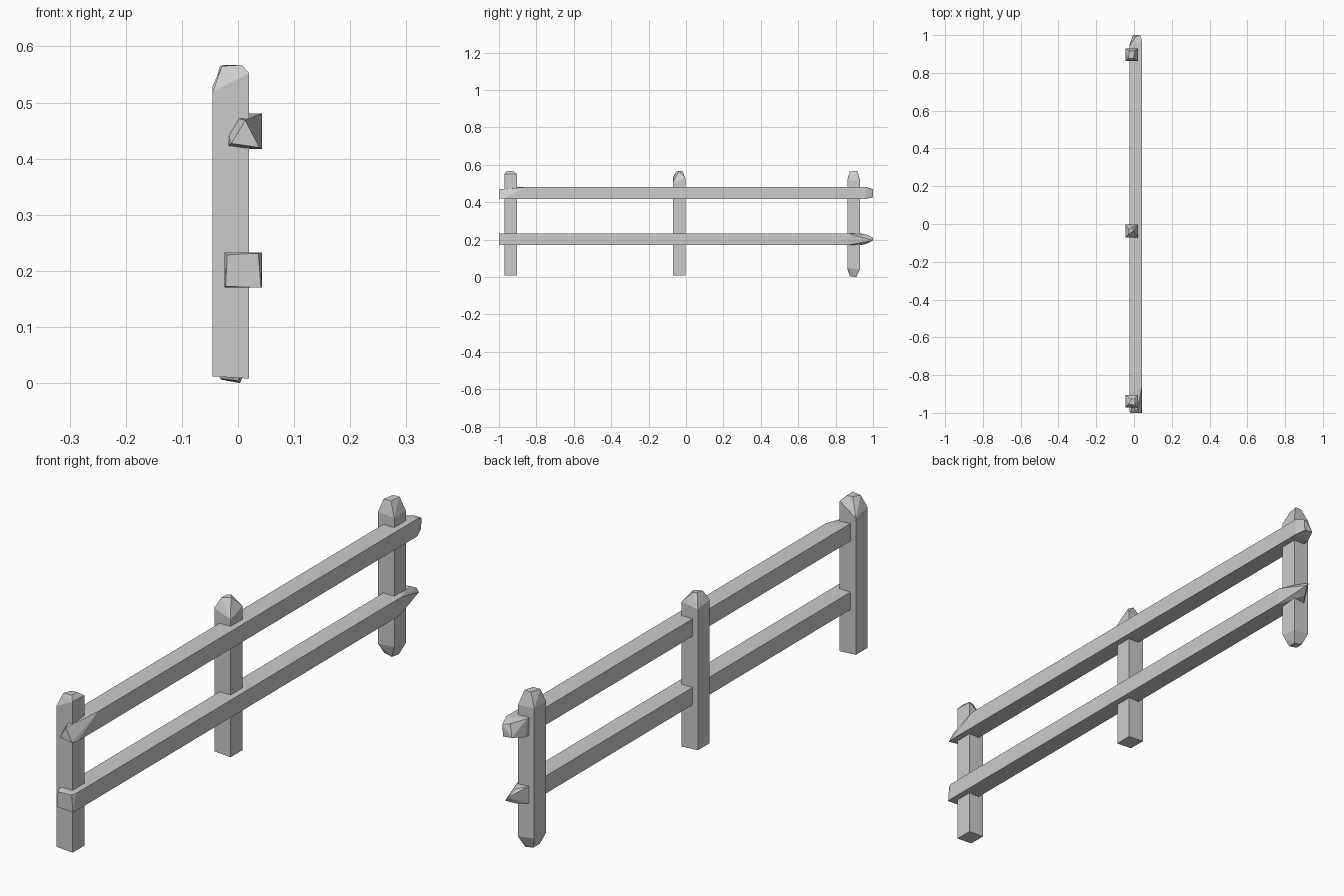
import bpy, bmesh, math
from mathutils import Vector

if "Cube" in bpy.data.objects:
    bpy.data.objects.remove(bpy.data.objects["Cube"])


def hewn(name, points):
    """Solid roughly hewn timber: convex shape around its corner points, flat shaded."""
    bm = bmesh.new()
    for p in points:
        bm.verts.new(Vector(p))
    res = bmesh.ops.convex_hull(bm, input=bm.verts)
    loose = [v for v in bm.verts if not v.link_faces]
    bmesh.ops.delete(bm, geom=loose, context='VERTS')
    bmesh.ops.dissolve_limit(bm, angle_limit=math.radians(1.5),
                             verts=bm.verts, edges=bm.edges)
    bmesh.ops.recalc_face_normals(bm, faces=bm.faces)
    mesh = bpy.data.meshes.new(name)
    bm.to_mesh(mesh)
    bm.free()
    obj = bpy.data.objects.new(name, mesh)
    bpy.context.collection.objects.link(obj)
    return obj


CORNERS = [(-1, -1), (1, -1), (1, 1), (-1, 1)]


def post(name, y, foot, shoulder, tip, base=()):
    """foot / shoulder: corner heights; tip / base: (u, v, z) chipped end points."""
    def at(u, v, z):
        return (-0.0125 + 0.0325 * u, y + 0.0335 * v, z)
    pts = [at(u, v, z) for (u, v), z in zip(CORNERS, foot)]
    pts += [at(u, v, z) for (u, v), z in zip(CORNERS, shoulder)]
    pts += [at(*p) for p in list(tip) + list(base)]
    return hewn(name, pts)


def rail(name, z, near, far, near_end, far_end):
    """near / far: y of the four full corners; ends: (x, y, dz) chipped points."""
    def ring(ys):
        return [(0.0095 + 0.0335 * u, y, z + 0.0315 * v)
                for (u, v), y in zip(CORNERS, ys)]
    ends = [(x, y, z + dz) for x, y, dz in list(near_end) + list(far_end)]
    return hewn(name, ring(near) + ring(far) + ends)


# Three posts with chipped tops
post("post_front", -0.938, (0.012, 0.008, 0.008, 0.012),
     (0.52, 0.552, 0.55, 0.505),
     [(-0.5, -0.5, 0.565), (0.6, -0.6, 0.567), (0.5, 0.4, 0.566), (-0.1, 0.3, 0.566)])
post("post_middle", -0.037, (0.012, 0.008, 0.008, 0.012),
     (0.53, 0.505, 0.53, 0.52),
     [(-0.5, -0.5, 0.565), (0.3, 0.0, 0.566), (0.0, 0.55, 0.566), (-0.4, 0.3, 0.567)])
post("post_back", 0.896, (0.045, 0.05, 0.04, 0.05),
     (0.52, 0.515, 0.515, 0.52),
     [(-0.6, -0.6, 0.565), (0.3, -0.6, 0.565), (0.5, 0.6, 0.567), (-0.3, 0.6, 0.567)],
     [(-0.6, -0.5, 0.008), (0.4, -0.6, 0.004), (0.5, 0.45, 0.0), (-0.5, 0.5, 0.006)])

# Upper rail: long cut on the near outer edge, blunt far end
rail("upper_rail", 0.449,
     (-0.93, -0.975, -0.86, -0.90), (0.95, 0.96, 0.965, 0.94),
     [(-0.012, -1, -0.022), (0.038, -1, -0.029), (0.013, -1, 0.019)],
     [(-0.005, 1, -0.02), (0.03, 1, -0.024), (0.033, 1, 0.018), (0.008, 0.99, 0.024)])

# Lower rail: square near end, pointed far end
rail("lower_rail", 0.2015,
     (-0.985, -0.985, -0.985, -0.985), (0.93, 0.86, 0.87, 0.93),
     [(-0.022, -1, -0.029), (0.041, -1, -0.0315), (0.036, -1, 0.03), (-0.019, -1, 0.027)],
     [(0.022, 1, -0.006), (0.012, 1, 0.008), (0.0, 0.965, -0.024), (0.005, 0.965, 0.026)])
